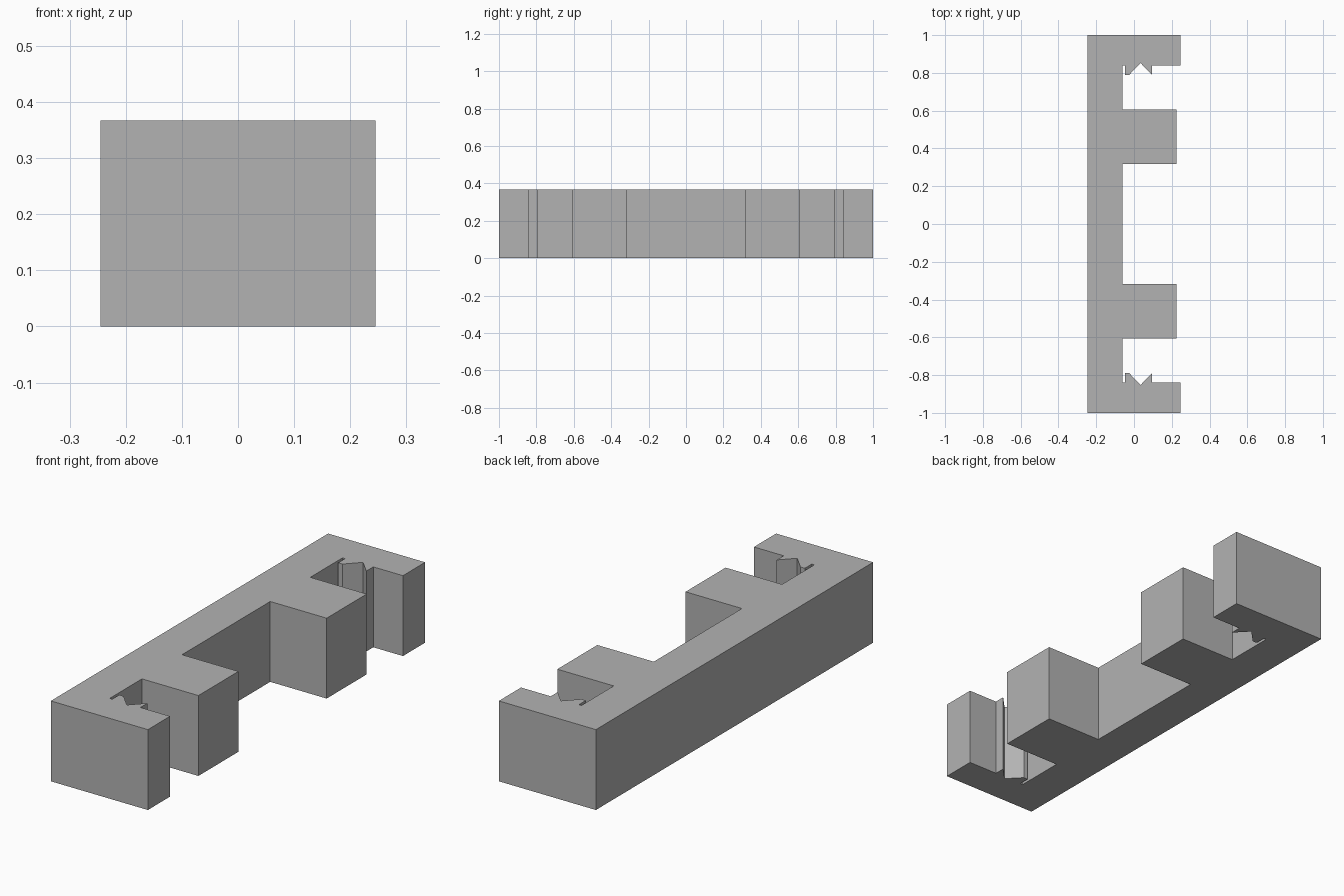
import bpy
import bmesh

cube = bpy.data.objects.get("Cube")
if cube:
    bpy.data.objects.remove(cube, do_unlink=True)

HEIGHT = 0.367

# Plain grey material
grey = bpy.data.materials.new("plain_grey")
grey.use_nodes = True
colour = (0.45, 0.45, 0.45, 1)
grey.diffuse_color = colour
grey.node_tree.nodes["Principled BSDF"].inputs["Base Color"].default_value = colour

# Half outline: middle block, slot, notched jaw, end arm, back
half = [
    (-0.06, 0.318), (0.225, 0.318), (0.225, 0.607), (-0.06, 0.607),
    (-0.06, 0.84), (-0.047, 0.84), (-0.047, 0.79), (-0.025, 0.79),
    (0.035, 0.852), (0.095, 0.79), (0.095, 0.84),
    (0.245, 0.84), (0.245, 1.0), (-0.245, 1.0),
]
outline = half + [(x, -y) for x, y in reversed(half)]

# Extrude the mirrored outline into the bracket
bm = bmesh.new()
base = bm.faces.new([bm.verts.new((x, y, 0)) for x, y in outline])
top = bmesh.ops.extrude_face_region(bm, geom=[base])["geom"]
bmesh.ops.translate(bm, vec=(0, 0, HEIGHT),
                    verts=[v for v in top if isinstance(v, bmesh.types.BMVert)])
bmesh.ops.recalc_face_normals(bm, faces=bm.faces)

mesh = bpy.data.meshes.new("notched_bracket")
bm.to_mesh(mesh)
bm.free()
mesh.materials.append(grey)
bracket = bpy.data.objects.new("notched_bracket", mesh)
bpy.context.collection.objects.link(bracket)
